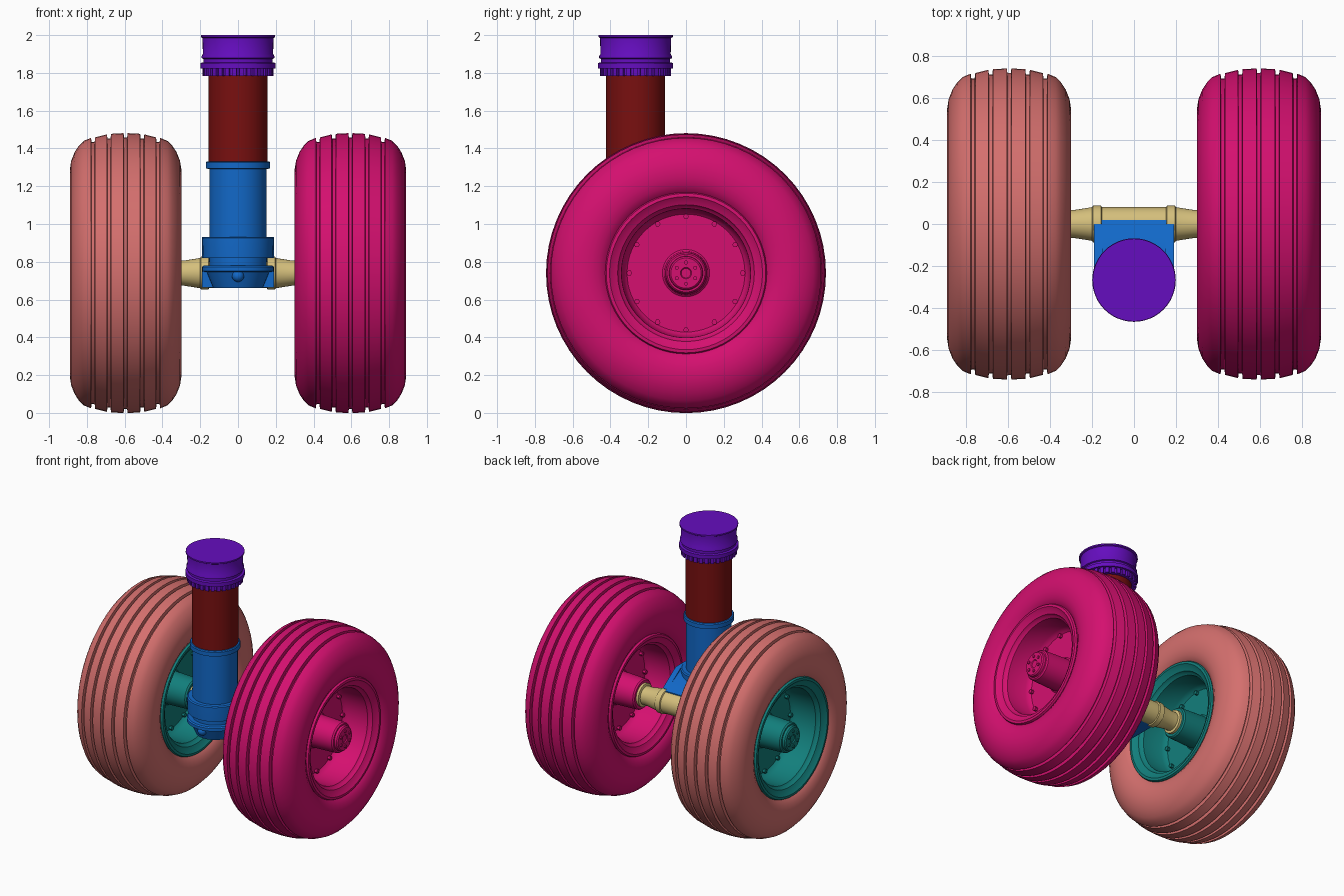
import bpy, bmesh
from math import pi, cos, sin, radians
from mathutils import Matrix, Vector

cube = bpy.data.objects.get("Cube")
if cube:
    bpy.data.objects.remove(cube)


def material(name, rgb):
    m = bpy.data.materials.new(name)
    m.use_nodes = True
    m.diffuse_color = (*rgb, 1)
    m.node_tree.nodes["Principled BSDF"].inputs["Base Color"].default_value = (*rgb, 1)
    return m


PINK = material("magenta", (0.66, 0.005, 0.16))
SALMON = material("salmon", (0.66, 0.16, 0.155))
TEAL = material("teal", (0.006, 0.21, 0.2))
BLUE = material("blue", (0.006, 0.14, 0.58))
RED = material("dark red", (0.19, 0.005, 0.005))
PURPLE = material("purple", (0.13, 0.004, 0.52))
TAN = material("tan", (0.66, 0.52, 0.2))

AXLE_Z = 0.74
STRUT_Y = -0.267


def finish(bm, name, mat, matrix=Matrix(), angle=35):
    bmesh.ops.recalc_face_normals(bm, faces=bm.faces)
    mesh = bpy.data.meshes.new(name)
    bm.to_mesh(mesh)
    bm.free()
    ob = bpy.data.objects.new(name, mesh)
    bpy.context.collection.objects.link(ob)
    mesh.transform(matrix)
    mesh.materials.append(mat)
    bpy.ops.object.select_all(action="DESELECT")
    ob.select_set(True)
    bpy.context.view_layer.objects.active = ob
    bpy.ops.object.shade_smooth_by_angle(angle=radians(angle))
    return ob


def lathe(name, profile, mat, matrix=Matrix(), segments=48, closed=False):
    """Turn a (radius, height) profile around the local z axis."""
    bm = bmesh.new()
    verts = [bm.verts.new((r, 0, h)) for r, h in profile]
    loop = verts + verts[:1] if closed else verts
    edges = [bm.edges.new(pair) for pair in zip(loop, loop[1:])]
    bmesh.ops.spin(bm, geom=verts + edges, cent=(0, 0, 0), axis=(0, 0, 1),
                   angle=2 * pi, steps=segments, use_merge=True)
    bmesh.ops.remove_doubles(bm, verts=bm.verts, dist=1e-5)
    return finish(bm, name, mat, matrix)


def studs(name, rings, mat, matrix):
    """Rings of small hexagonal studs: (count, ring radius, height, size, depth)."""
    bm = bmesh.new()
    for count, ring, height, size, depth in rings:
        for i in range(count):
            a = 2 * pi * i / count
            place = Matrix.Translation((ring * cos(a), ring * sin(a), height))
            bmesh.ops.create_cone(bm, cap_ends=True, segments=6, radius1=size,
                                  radius2=size, depth=depth, matrix=place)
    return finish(bm, name, mat, matrix)


def plate(name, outline, x0, x1, mat):
    """Extrude a (y, z) outline from x0 to x1."""
    bm = bmesh.new()
    face = bm.faces.new([bm.verts.new((x0, y, z)) for y, z in outline])
    new = bmesh.ops.extrude_face_region(bm, geom=[face])["geom"]
    bmesh.ops.translate(bm, vec=(x1 - x0, 0, 0),
                        verts=[v for v in new if isinstance(v, bmesh.types.BMVert)])
    return finish(bm, name, mat)


def mirrored(half):
    return half + [(r, -h) for r, h in reversed(half)]


# Tyre section: sidewall and shoulder on one side, then the grooved tread
side = [(0.41, 0.235), (0.43, 0.262), (0.465, 0.283), (0.505, 0.293), (0.55, 0.295),
        (0.595, 0.288), (0.64, 0.27), (0.675, 0.247), (0.70, 0.222)]
tread = []
for centre in (0.172, 0.088):
    crown = 0.741 - 0.85 * centre ** 2
    for dr, dh in ((0, 0.011), (-0.022, 0.008), (-0.022, -0.008), (0.003, -0.011)):
        tread.append((crown + dr, centre + dh))
middle = [(0.741, 0.011), (0.719, 0.008)]
tyre = mirrored(side + tread + middle)

# Wheel section, from the outer lip across the dish to the hub
rim = [(0.41, 0.22), (0.428, 0.262), (0.422, 0.276), (0.405, 0.278), (0.385, 0.262),
       (0.362, 0.252), (0.355, 0.235), (0.342, 0.225), (0.335, 0.075), (0.322, 0.05),
       (0.312, 0.04), (0.125, 0.04), (0.115, 0.05)]
outer_hub = [(0.108, 0.245), (0.1, 0.255), (0.09, 0.255), (0.088, 0.272),
             (0.08, 0.28), (0.03, 0.28), (0.025, 0.274), (0, 0.274)]
inner_hub = [(0.108, 0.235), (0.1, 0.245), (0, 0.245)]

for label, sign, tyre_mat, hub_mat in (("left", 1, PINK, PINK), ("right", -1, SALMON, TEAL)):
    place = (Matrix.Translation((0.595 * sign, 0, AXLE_Z))
             @ Matrix.Rotation(sign * pi / 2, 4, "Y"))
    lathe(label + "_tyre", tyre, tyre_mat, place, 64)
    wheel = rim + outer_hub
    back = [(r, -h) for r, h in reversed(rim + inner_hub)]
    lathe(label + "_wheel", back + wheel, hub_mat, place, 64, closed=False)
    studs(label + "_wheel_bolts", [(12, 0.3, 0.045, 0.015, 0.03),
                                   (12, 0.3, -0.045, 0.015, 0.03),
                                   (6, 0.056, 0.282, 0.011, 0.012)], hub_mat, place)

# Axle: ringed centre sleeve, tapered arms and end flanges
half_axle = [(0, 0.352), (0.083, 0.352), (0.083, 0.332), (0.066, 0.328), (0.066, 0.29),
             (0.08, 0.2), (0.088, 0.195), (0.088, 0.157), (0.08, 0.153)]
lathe("axle", mirrored(half_axle), TAN,
      Matrix.Translation((0, 0, AXLE_Z)) @ Matrix.Rotation(pi / 2, 4, "Y"))

# Strut: lower sleeve, piston tube and top cap
strut = Matrix.Translation((0, STRUT_Y, 0))
lathe("lower_sleeve", [(0, 0.66), (0.13, 0.66), (0.165, 0.745), (0.19, 0.75), (0.19, 0.772),
                       (0.182, 0.78), (0.152, 0.78), (0.152, 0.82), (0.185, 0.82),
                       (0.188, 0.90), (0.188, 0.925), (0.18, 0.932), (0.152, 0.932),
                       (0.152, 1.29), (0.17, 1.295), (0.17, 1.325), (0.165, 1.332),
                       (0, 1.332)], BLUE, strut)
lathe("piston_tube", [(0, 1.3), (0.156, 1.3), (0.156, 1.8), (0, 1.8)], RED, strut)
lathe("top_cap", [(0, 1.785), (0.172, 1.785), (0.172, 1.822), (0.199, 1.824),
                  (0.199, 1.852), (0.183, 1.856), (0.183, 1.874), (0.193, 1.878),
                  (0.193, 1.888), (0.186, 1.9), (0.188, 1.985), (0.197, 1.99),
                  (0.197, 2.0), (0, 2.0)], PURPLE, strut)

# Castellated ring of teeth under the cap
bm = bmesh.new()
TEETH = 30
for i in range(TEETH):
    turn = Matrix.Rotation(2 * pi * i / TEETH, 4, "Z")
    bmesh.ops.create_cube(bm, size=1, matrix=turn @ Matrix.Translation((0.177, 0, 1.803))
                          @ Matrix.Diagonal((0.022, 0.024, 0.04, 1)))
finish(bm, "cap_teeth", PURPLE, strut)

# Bracket that carries the axle: sloping gusset above, clamp block below
plate("upper_gusset", [(STRUT_Y, 0.82), (STRUT_Y, 0.925), (-0.16, 0.925), (0.018, 0.825),
                       (0.018, 0.8), (-0.07, 0.8)], -0.155, 0.155, BLUE)
for label, s in (("left", 1), ("right", -1)):
    plate(label + "_gusset_cheek", [(STRUT_Y, 0.82), (STRUT_Y, 0.93), (-0.15, 0.93),
                                    (0.0, 0.83), (0.0, 0.82)], s * 0.15, s * 0.19, BLUE)
plate("lower_clamp", [(STRUT_Y, 0.665), (STRUT_Y, 0.775), (-0.06, 0.775), (0.0, 0.74),
                      (0.0, 0.665)], -0.19, 0.19, BLUE)

# Small round knob on the front of the sleeve foot
bm = bmesh.new()
bmesh.ops.create_uvsphere(bm, u_segments=16, v_segments=10, radius=0.032)
finish(bm, "front_knob", BLUE, Matrix.Translation((0, STRUT_Y - 0.15, 0.725)))
